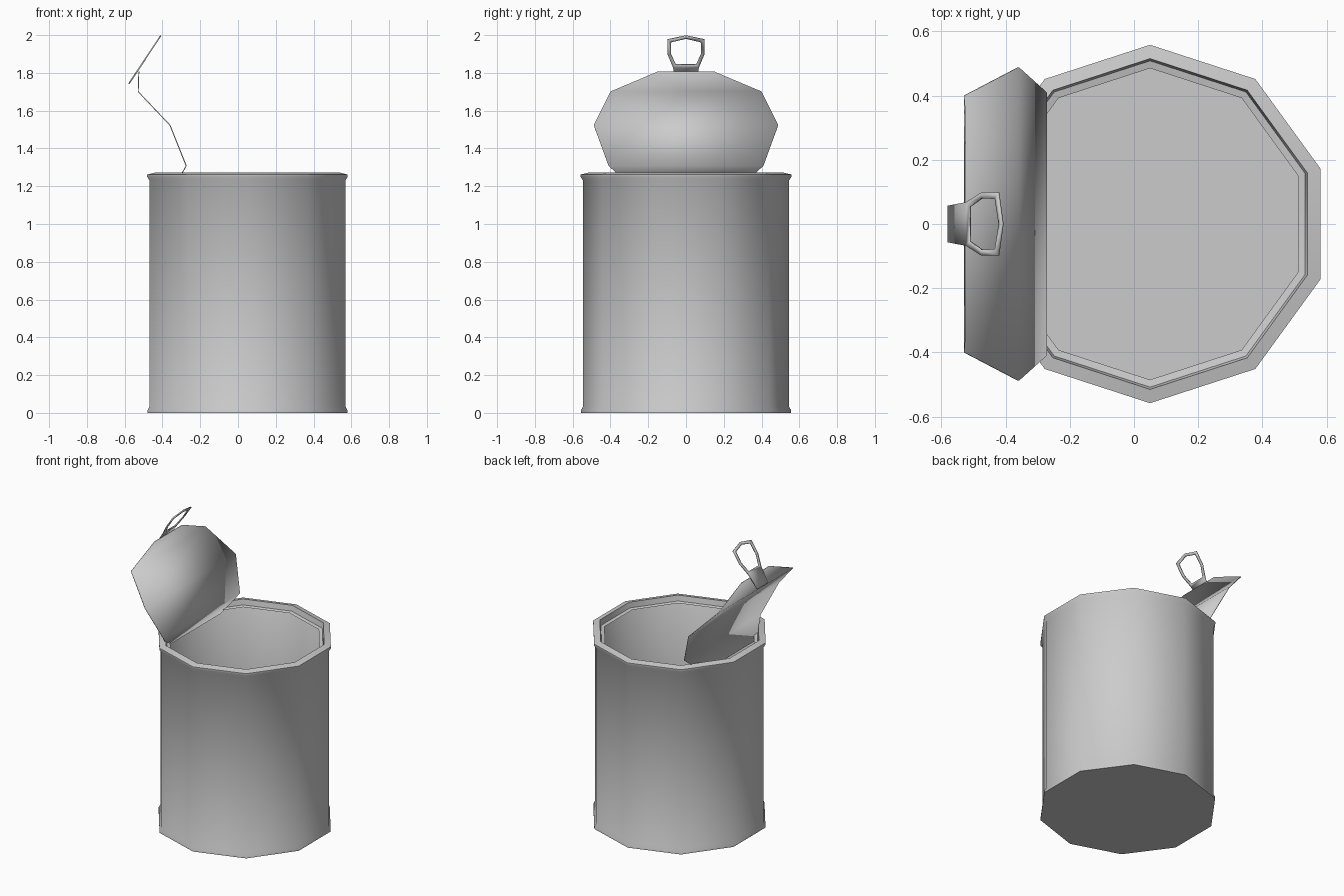
import bpy, bmesh, math
from mathutils import Vector

if "Cube" in bpy.data.objects:
    bpy.data.objects.remove(bpy.data.objects["Cube"])

SIDES, CX = 10, 0.05


def finish(name, bm, angle=50, thickness=0):
    bmesh.ops.recalc_face_normals(bm, faces=bm.faces)
    me = bpy.data.meshes.new(name)
    bm.to_mesh(me)
    bm.free()
    ob = bpy.data.objects.new(name, me)
    bpy.context.collection.objects.link(ob)
    bpy.ops.object.select_all(action='DESELECT')
    bpy.context.view_layer.objects.active = ob
    ob.select_set(True)
    bpy.ops.object.shade_smooth_by_angle(angle=math.radians(angle))
    if thickness:
        mod = ob.modifiers.new("thickness", 'SOLIDIFY')
        mod.thickness = thickness
        mod.offset = 0
    return ob


def bridge(bm, a, b, closed=True):
    n = len(a)
    for i in range(n if closed else n - 1):
        j = (i + 1) % n
        bm.faces.new((a[i], a[j], b[j], b[i]))


# Can: decagonal shell with flared ends, rolled rim and inner ledge
profile = [(0.557, 0), (0.557, 0.012), (0.545, 0.035), (0.545, 1.23),
           (0.558, 1.25), (0.558, 1.262), (0.515, 1.272),
           (0.508, 1.235), (0.485, 1.23)]
bm = bmesh.new()
rings = []
for r, z in profile:
    angles = [math.radians(18 + 360 * i / SIDES) for i in range(SIDES)]
    rings.append([bm.verts.new((CX + r * math.cos(a), r * math.sin(a), z)) for a in angles])
bm.faces.new(rings[0])
for a, b in zip(rings, rings[1:]):
    bridge(bm, a, b)
finish("can", bm, 40)

# Lid: peeled-back decagon sheet, rows of (x, z, half width)
rows = [(-0.335, 1.20, 0.29), (-0.274, 1.308, 0.41), (-0.36, 1.523, 0.488),
        (-0.528, 1.70, 0.40), (-0.525, 1.807, 0.15)]
bm = bmesh.new()
strips = [[bm.verts.new((x, -w, z)), bm.verts.new((x, w, z))] for x, z, w in rows]
for a, b in zip(strips, strips[1:]):
    bridge(bm, a, b, closed=False)
finish("lid", bm, 60, 0.005)

# Pull tab: flat plate with a ring, laid along a slanted axis
start, end = Vector((-0.578, 0, 1.742)), Vector((-0.409, 0, 1.997))


def tab_point(t, w):
    p = start.lerp(end, t)
    return (p.x, w, p.z)


outer = [(0.34, 0.068), (0.62, 0.098), (0.92, 0.098), (1.0, 0.0)]
inner = [(0.40, 0.054), (0.62, 0.08), (0.87, 0.078), (0.94, 0.0)]


def loop(half):
    full = half + [(t, -w) for t, w in reversed(half[:-1])]
    return [bm.verts.new(tab_point(t, w)) for t, w in full]


bm = bmesh.new()
o, i = loop(outer), loop(inner)
bridge(bm, o, i)
foot = [bm.verts.new(tab_point(0, w)) for w in (0.057, -0.057)]
bm.faces.new((o[0], o[-1], foot[1], foot[0]))
finish("pull_tab", bm, 60, 0.007)
